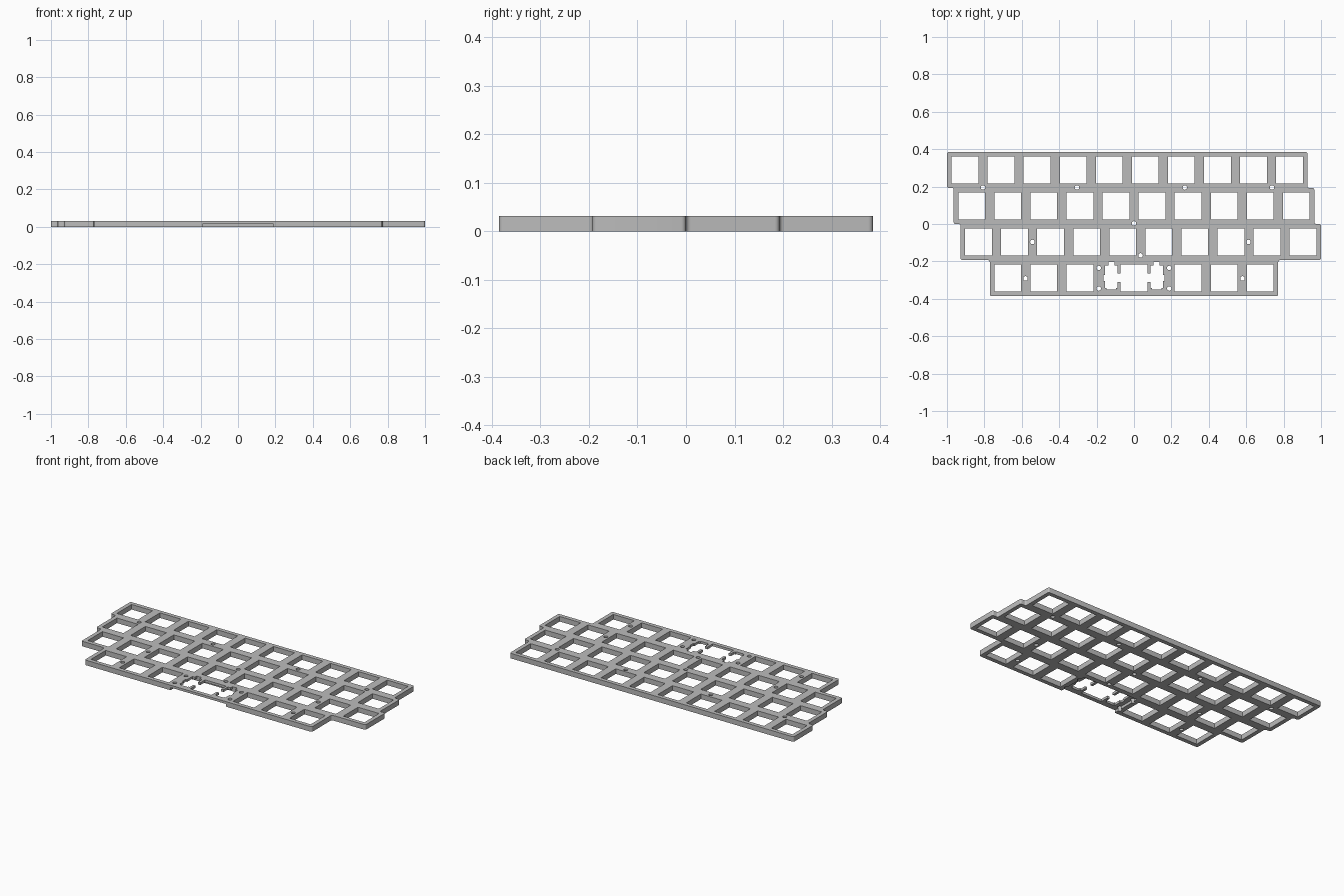
import bpy
import bmesh
from mathutils import Matrix

if "Cube" in bpy.data.objects:
    bpy.data.objects.remove(bpy.data.objects["Cube"], do_unlink=True)

PITCH = 2 / 10.375      # one key unit
THICK = 0.031
HOLE = 0.143            # switch opening
DEPTH = 2 * PITCH       # half of the plate depth
# rows from back to front: left edge in key units, number of units
ROWS = [(0, 10), (0.1875, 10), (0.375, 10), (1.1875, 8)]


def box(bm, x0, x1, y0, y1, z0=-0.05, z1=0.1):
    size = Matrix.Diagonal((x1 - x0, y1 - y0, z1 - z0, 1))
    place = Matrix.Translation(((x0 + x1) / 2, (y0 + y1) / 2, (z0 + z1) / 2))
    bmesh.ops.create_cube(bm, size=1, matrix=place @ size)


def make_object(name, bm):
    bmesh.ops.recalc_face_normals(bm, faces=bm.faces)
    mesh = bpy.data.meshes.new(name)
    bm.to_mesh(mesh)
    bm.free()
    obj = bpy.data.objects.new(name, mesh)
    bpy.context.collection.objects.link(obj)
    return obj


# Plate: staggered outline, extruded, with rounded vertical corners
left, right = [], []
for i, (start, count) in enumerate(ROWS):
    x0 = -1 + start * PITCH
    x1 = x0 + count * PITCH
    top = DEPTH - i * PITCH
    left += [(x0, top), (x0, top - PITCH)]
    right += [(x1, top), (x1, top - PITCH)]
bm = bmesh.new()
face = bm.faces.new([bm.verts.new((x, y, 0)) for x, y in left + right[::-1]])
grown = bmesh.ops.extrude_face_region(bm, geom=[face])["geom"]
bmesh.ops.translate(bm, vec=(0, 0, THICK),
                    verts=[v for v in grown if isinstance(v, bmesh.types.BMVert)])
upright = [e for e in bm.edges if abs(e.verts[0].co.z - e.verts[1].co.z) > 0.01]
bmesh.ops.bevel(bm, geom=upright, offset=0.01, segments=4, profile=0.5,
                affect='EDGES')
plate = make_object("keyboard_plate", bm)

# Switch openings
bm = bmesh.new()
h = HOLE / 2
for i, (start, count) in enumerate(ROWS):
    y = DEPTH - (i + 0.5) * PITCH
    for k in range(count):
        if i == 3 and k in (3, 4):
            continue
        x = -1 + (start + k + 0.5) * PITCH
        box(bm, x - h, x + h, y - h, y + h)
switch_cutter = make_object("switch_cutter", bm)

# Wide key opening with a stabilizer slot on each side
bm = bmesh.new()
y = -1.5 * PITCH
box(bm, -h, h, y - h, y + h)
for s in (-1, 1):
    for a, b, y0, y1 in [(0.087, 0.155, -0.343, -0.222),    # body
                         (0.105, 0.137, -0.23, -0.203),     # back notch
                         (0.15, 0.163, -0.305, -0.272),     # outer notch
                         (0.06, 0.095, -0.31, -0.265),      # wire passage
                         (0.096, 0.146, -0.35, -0.33)]:     # front notch
        box(bm, min(s * a, s * b), max(s * a, s * b), y0, y1)
stabilizer_cutter = make_object("stabilizer_cutter", bm)

# Screw holes
holes = [(-0.807, 0.195), (-0.305, 0.195), (0.272, 0.195), (0.738, 0.195),
         (0, 0.003), (-0.543, -0.096), (0.612, -0.096), (0.035, -0.168),
         (-0.58, -0.291), (0.58, -0.291)]
holes += [(s * 0.188, y) for s in (-1, 1) for y in (-0.235, -0.345)]
bm = bmesh.new()
for x, y in holes:
    bmesh.ops.create_cone(bm, cap_ends=True, segments=20, radius1=0.012,
                          radius2=0.012, depth=0.3,
                          matrix=Matrix.Translation((x, y, 0)))
screw_cutter = make_object("screw_cutter", bm)

# Underside recess that thins the plate around the wide key
bm = bmesh.new()
box(bm, -0.188, 0.188, -0.5, -0.198, -0.05, 0.0165)
recess_cutter = make_object("recess_cutter", bm)

# Cut everything, keep the result, drop the helpers
cutters = [recess_cutter, switch_cutter, stabilizer_cutter, screw_cutter]
for cutter in cutters:
    cutter.hide_render = True
    mod = plate.modifiers.new(cutter.name, 'BOOLEAN')
    mod.operation = 'DIFFERENCE'
    mod.solver = 'EXACT'
    mod.use_self = True
    mod.object = cutter
graph = bpy.context.evaluated_depsgraph_get()
final = bpy.data.meshes.new_from_object(plate.evaluated_get(graph))
plate.modifiers.clear()
plate.data = final
for cutter in cutters:
    bpy.data.objects.remove(cutter, do_unlink=True)

# Plain grey material
grey = bpy.data.materials.new("plate_grey")
grey.use_nodes = True
colour = (0.5, 0.5, 0.5, 1)
grey.diffuse_color = colour
grey.node_tree.nodes["Principled BSDF"].inputs["Base Color"].default_value = colour
final.materials.clear()
final.materials.append(grey)

bpy.context.view_layer.objects.active = plate
plate.select_set(True)
bpy.ops.object.shade_smooth_by_angle(angle=0.6)
